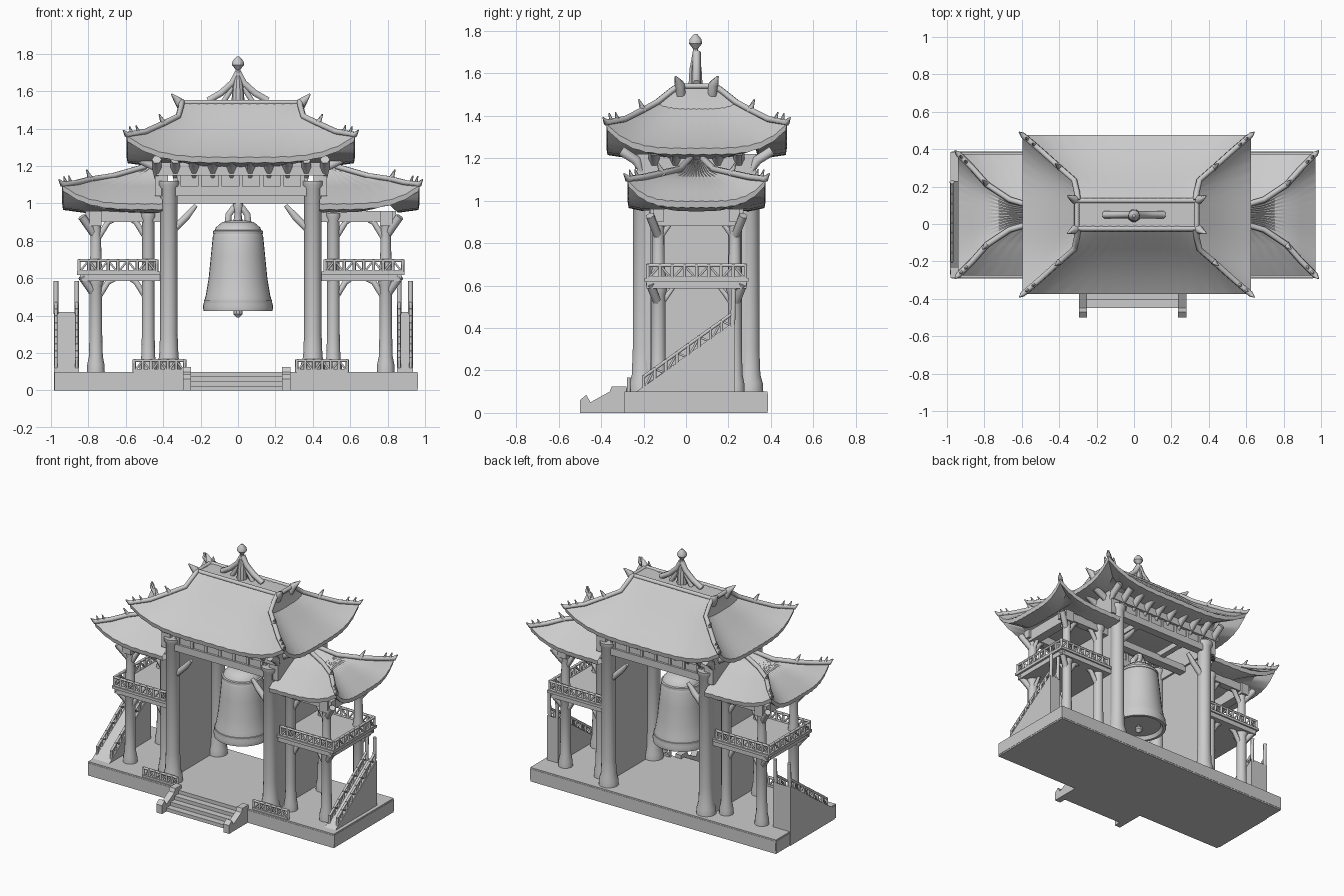
import bpy, bmesh, math
from mathutils import Vector

if "Cube" in bpy.data.objects:
    bpy.data.objects.remove(bpy.data.objects["Cube"])

stone = bpy.data.materials.new("grey_stone")
stone.use_nodes = True
GREY = (0.6, 0.6, 0.6, 1)
stone.diffuse_color = GREY
stone.node_tree.nodes["Principled BSDF"].inputs["Base Color"].default_value = GREY

CX, CY = 0.015, 0.05   # middle of the building
made = []


def finish(name, bm):
    bmesh.ops.recalc_face_normals(bm, faces=bm.faces)
    me = bpy.data.meshes.new(name)
    bm.to_mesh(me)
    bm.free()
    me.materials.append(stone)
    ob = bpy.data.objects.new(name, me)
    bpy.context.collection.objects.link(ob)
    made.append(ob)
    return ob


def add_box(bm, x, y, z):
    vs = [bm.verts.new((a, b, c)) for a in x for b in y for c in z]
    for f in ((0, 1, 3, 2), (4, 6, 7, 5), (0, 4, 5, 1), (2, 3, 7, 6), (0, 2, 6, 4), (1, 5, 7, 3)):
        bm.faces.new([vs[i] for i in f])


def box(name, x, y, z):
    bm = bmesh.new()
    add_box(bm, x, y, z)
    return finish(name, bm)


def prism(name, outline, x0, x1):
    """Extrude a (y, z) outline along x."""
    bm = bmesh.new()
    face = bm.faces.new([bm.verts.new((x0, y, z)) for y, z in outline])
    new = bmesh.ops.extrude_face_region(bm, geom=[face])["geom"]
    bmesh.ops.translate(bm, vec=(x1 - x0, 0, 0), verts=[v for v in new if isinstance(v, bmesh.types.BMVert)])
    return finish(name, bm)


def lathe(name, profile, x, y, n=20):
    bm = bmesh.new()
    rings = [[bm.verts.new((x + r * math.cos(math.tau * i / n), y + r * math.sin(math.tau * i / n), z))
              for i in range(n)] for r, z in profile]
    for a, b in zip(rings, rings[1:]):
        for i in range(n):
            bm.faces.new((a[i], a[(i + 1) % n], b[(i + 1) % n], b[i]))
    bm.faces.new(rings[0])
    bm.faces.new(rings[-1])
    return finish(name, bm)


def tube(name, pts, r, end=1.0):
    """Round bar along points, tapering to the given end radius factor."""
    cu = bpy.data.curves.new(name, "CURVE")
    cu.dimensions, cu.bevel_depth, cu.bevel_resolution, cu.use_fill_caps = "3D", r, 1, True
    sp = cu.splines.new("POLY")
    sp.points.add(len(pts) - 1)
    for i, (q, p) in enumerate(zip(sp.points, pts)):
        q.co = (*p, 1)
        q.radius = end if i == len(pts) - 1 else 1
    cu.materials.append(stone)
    bpy.context.collection.objects.link(bpy.data.objects.new(name, cu))


def column(name, x, y, r, z0, z1):
    lathe(name, [(r * 1.4, z0), (r * 1.35, z0 + .04), (r * 1.1, z0 + .08), (r, z0 + .2),
                 (r, z1 - .04), (r * 1.25, z1 - .02), (r * 1.25, z1)], x, y, 14)


def lattice(name, a, b, h, n):
    """Railing from a to b (foot points): two rails, posts and diagonals."""
    a, b, up = Vector(a), Vector(b), Vector((0, 0, h))
    tube(name + "_top", [a + up, b + up], .009)
    tube(name + "_foot", [a + up * .12, b + up * .12], .008)
    for i in range(n + 1):
        p = a.lerp(b, i / n)
        tube(name + "_post", [p, p + up * 1.1], .009)
        if i < n:
            q = a.lerp(b, (i + 1) / n)
            tube(name + "_brace", [p + up * (i % 2), q + up * (1 - i % 2)], .006)


def roof(name, cx, cy, rings, under, lift, cut=None, n=28):
    """Curved hipped roof: rings of (half x, half y, z) from eave to top, closed by under rings."""
    bm = bmesh.new()
    loops, corners = [], []
    full = [(r, 0) for r in reversed(under)] + [(r, i) for i, r in enumerate(rings)]
    for (hx, hy, z), i in full:
        w = (1 - i / (len(rings) - 1)) ** 1.6
        loop = []
        for k in range(4):
            for j in range(n):
                s = 2 * j / n - 1
                px, py = ((s, -1), (1, s), (-s, 1), (-1, -s))[k]
                rib = .004 * (j % 2)
                loop.append(bm.verts.new((cx + hx * px, cy + hy * py, z + w * lift * abs(s) ** 4 + rib)))
        loops.append(loop)
    for a, b in zip(loops, loops[1:]):
        for i in range(len(a)):
            j = (i + 1) % len(a)
            bm.faces.new((a[i], a[j], b[j], b[i]))
    bm.faces.new(loops[0])
    bm.faces.new(loops[-1])
    for k in range(4):
        corners.append([l[k * n].co.copy() for l in loops[len(under):]])
    if cut:
        side, at = cut
        geom = bm.verts[:] + bm.edges[:] + bm.faces[:]
        bmesh.ops.bisect_plane(bm, geom=geom, plane_co=(at, 0, 0), plane_no=(side, 0, 0), clear_inner=True)
        corners = [c for c in corners if (c[0].x - at) * side > 0]
    finish(name, bm)
    # hip ridges with upturned horns and little crest spikes
    for pts in corners:
        if cut:
            pts = [p for p in pts if (p.x - cut[1]) * cut[0] > 0]
        out = (pts[0] - pts[1]).normalized()
        tip = pts[0] + out * .025 + Vector((0, 0, .035))
        tube(name + "_hip", [p + Vector((0, 0, .008)) for p in reversed(pts)] + [tip], .016, .2)
        for t in (.3, .65):
            p = pts[0].lerp(pts[1], t)
            tube(name + "_crest", [p, p + out * .02 + Vector((0, 0, .05))], .014, .2)
        p = pts[min(2, len(pts) - 1)]
        tube(name + "_crest", [p, p + out * .035 + Vector((0, 0, .06))], .018, .2)


# Stepped base with panelled edge
bm = bmesh.new()
add_box(bm, (-.965, .945), (-.28, .375), (0, .092))
for z in ((0, .02), (.078, .1)):
    add_box(bm, (-.98, .96), (-.29, .385), z)
for i in range(17):
    x = -.97 + i * 1.92 / 16
    add_box(bm, (x - .012, x + .012), (-.288, .383), (.01, .09))
for i in range(7):
    y = -.28 + i * .655 / 6
    add_box(bm, (-.977, .957), (y - .012, y + .012), (.01, .09))
finish("base", bm)

# Front steps between sloped cheeks
for i in range(4):
    box("front_step", (-.26, .24), (-.45 + i * .045, -.28), (0, .025 * (i + 1)))
for x in (-.295, .235):
    prism("step_cheek", [(-.5, 0), (-.5, .06), (-.47, .085), (-.45, .05), (-.36, .1), (-.35, .125), (-.28, .125),
                         (-.28, 0)], x, x + .045)

# Central gate
for s in (-1, 1):
    X = lambda v: CX + s * v
    for y in (-.205, .3):
        column("main_column", X(.385), y, .047, .1, 1.12)
        column("inner_wing_column", X(.495), CY + (y - CY) * .72, .034, .1, .95)
        tube("gate_bracket", [(X(.36), y, .86), (X(.29), y, .93), (X(.24), y, .99)], .022, .6)
    box("side_wall", sorted((X(.405), X(.43))), (-.19, .28), (.1, 1.08))
    for y in (-.27,):
        box("front_rail_base", sorted((X(.3), X(.57))), (y - .012, y + .012), (.1, .115))
        lattice("front_rail", (X(.3), y, .1), (X(.57), y, .1), .06, 6)
for y in (-.205, .3):
    box("lintel", (CX - .42, CX + .42), (y - .03, y + .03), (1.04, 1.09))
    box("frieze", (CX - .36, CX + .36), (y - .015, y + .015), (1.08, 1.2))
    box("upper_beam", (CX - .45, CX + .45), (y - .035, y + .035), (1.15, 1.22))
    for i in range(7):
        x = CX - .33 + i * .11
        box("frieze_post", (x - .01, x + .01), (y - .024, y + .024), (1.08, 1.16))
for s in (-1, 1):
    box("end_beam", sorted((CX + s * .39, CX + s * .46)), (-.23, .33), (1.04, 1.22))

# Bracket row under the main eaves
spots = [(CX - .45 + i * .1, CY + s * .285, 0, s) for i in range(10) for s in (-1, 1)]
spots += [(CX + s * .45, CY - .2 + i * .1, s, 0) for i in range(5) for s in (-1, 1)]
for x, y, dx, dy in spots:
    tube("eave_bracket", [(x + dx * .09, y + dy * .07, 1.235), (x, y, 1.19), (x - dx * .03, y - dy * .03, 1.13)], .026, .4)

# Main roof with ridge ornament
roof("main_roof", CX, CY,
     [(.61, .425, 1.245), (.51, .34, 1.295), (.41, .25, 1.37), (.335, .185, 1.43), (.32, .12, 1.5), (.315, .075, 1.54)],
     [(.605, .42, 1.215), (.46, .29, 1.195)], .115)
for s in (-1, 1):
    tube("top_ridge", [(CX - .33, CY + s * .075, 1.54), (CX + .33, CY + s * .075, 1.54)], .014)
    tube("gable_ridge", [(CX + s * .32, CY - .075, 1.54), (CX + s * .32, CY + .075, 1.54)], .014)
    for t in (-1, 1):
        tube("ridge_horn", [(CX + s * .31, CY + t * .075, 1.5), (CX + s * .335, CY + t * .08, 1.55),
                            (CX + s * .37, CY + t * .1, 1.585)], .024, .2)
    tube("crown_arm", [(s * .16, CY, 1.55), (s * .09, CY, 1.59), (s * .03, CY, 1.645), (0, CY, 1.7)], .02)
    tube("crown_strut", [(s * .08, CY, 1.54), (s * .03, CY, 1.62)], .016)
lathe("finial", [(.035, 1.54), (.03, 1.62), (.016, 1.69), (.012, 1.715), (.032, 1.74), (.03, 1.76), (.008, 1.785)],
      0, CY - .005, 10)

# Side wings: columns, balcony, roof and stair
for s in (-1, 1):
    X = lambda v: CX + s * v
    R = lambda a, b: sorted((X(a), X(b)))
    for y in (-.13, .23):
        column("outer_column", X(.775), y, .034, .1, .6)
        column("upper_column", X(.775), y, .028, .6, .93)
        box("wing_beam", R(.42, .83), (y - .025, y + .025), (.9, .96))
        for z in (.58, .9):
            tube("wing_bracket", [(X(.76), y, z - .08), (X(.71), y, z), (X(.66), y, z + .02)], .018, .6)
            tube("wing_bracket", [(X(.51), y, z - .08), (X(.56), y, z), (X(.6), y, z + .02)], .018, .6)
            tube("end_bracket", [(X(.775), y, z - .08), (X(.775), y + (.07 if y < 0 else -.07), z + .01)], .018, .6)
            tube("corner_bracket", [(X(.78), y, z - .07), (X(.85), y + (-.04 if y < 0 else .04), z + .03)], .022, 1)
    box("wing_end_beam", R(.745, .81), (-.17, .27), (.88, .96))
    box("balcony_floor", R(.42, .86), (-.185, .285), (.585, .625))
    box("balcony_trim", R(.42, .875), (-.195, .295), (.618, .636))
    for y in (-.18, .28):
        lattice("balcony_rail", (X(.45), y, .63), (X(.865), y, .63), .065, 8)
    lattice("balcony_end_rail", (X(.865), -.18, .63), (X(.865), .28, .63), .065, 8)
    roof("wing_roof", X(.44), CY,
         [(.515, .325, .995), (.44, .25, 1.04), (.36, .16, 1.09), (.24, .08, 1.13), (.07, .03, 1.19)],
         [(.51, .32, .965), (.4, .25, .95)], .1, (s, X(.42)))
    tube("wing_ridge", [(X(.6), CY, 1.14), (X(.42), CY, 1.17)], .018)
    # stair climbing from front to back beside the wing
    outer = .935 if s > 0 else -.985
    inner = .85 * s
    prism("stair_ramp", [(-.27, 0), (-.25, .09), (.23, .42), (.23, 0)], inner, outer)
    for x in (outer - s * .012, inner + s * .012):
        lattice("stair_rail", (x, -.2, .11), (x, .22, .41), .06, 8)
        tube("stair_newel", [(x, .22, .41), (x, .225, .585)], .013)

# Bell with hanger and clapper
lathe("bell", [(.15, .45), (.165, .425), (.185, .425), (.188, .45), (.172, .51), (.157, .6), (.145, .72), (.135, .82),
               (.12, .87), (.085, .9), (.03, .91)], 0, CY, 32)
for z, r in ((.475, .183), (.845, .134)):
    lathe("bell_band", [(r - .01, z - .012), (r, z - .008), (r, z + .008), (r - .01, z + .012)], 0, CY, 32)
lathe("clapper", [(.008, .5), (.008, .44), (.025, .43), (.025, .41), (.008, .39)], 0, CY, 10)
for s in (-1, 1):
    tube("bell_loop", [(s * .055, CY, .89), (s * .05, CY, .94), (s * .02, CY, .98), (0, CY, .985)], .02)
lathe("hanger", [(.025, .9), (.018, .95), (.03, .98), (.018, 1.03)], 0, CY, 10)
box("bell_beam", (CX - .41, CX + .41), (CY - .03, CY + .03), (1.0, 1.05))
for x in (-.18, .2):
    box("cross_beam", (x - .02, x + .02), (-.2, .3), (1.04, 1.08))

# Smooth shading with sharp edges kept
bpy.ops.object.select_all(action="DESELECT")
for ob in made:
    ob.select_set(True)
bpy.context.view_layer.objects.active = made[0]
bpy.ops.object.shade_smooth_by_angle(angle=math.radians(35))
